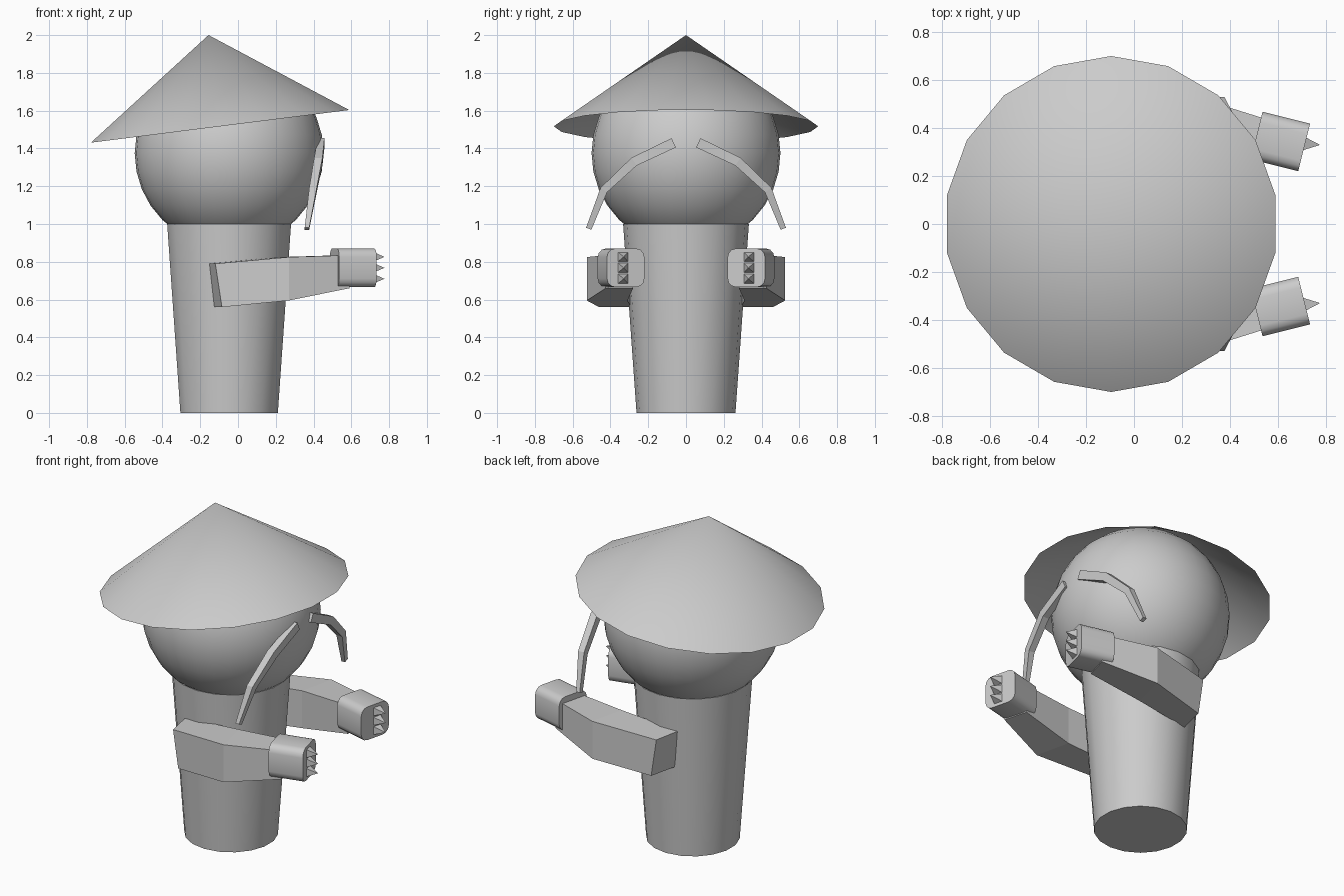
import bpy, bmesh, math
from mathutils import Matrix, Vector

if "Cube" in bpy.data.objects:
    bpy.data.objects.remove(bpy.data.objects["Cube"])

grey = bpy.data.materials.new("plain_grey")
grey.diffuse_color = (0.6, 0.6, 0.6, 1)
grey.use_nodes = True
grey.node_tree.nodes["Principled BSDF"].inputs["Base Color"].default_value = grey.diffuse_color


def finish(name, bm, smooth=True, closed=True):
    """Turn a bmesh into a named object, smooth but with sharp edges kept."""
    if closed:
        bmesh.ops.recalc_face_normals(bm, faces=bm.faces)
    me = bpy.data.meshes.new(name)
    bm.to_mesh(me)
    bm.free()
    me.materials.append(grey)
    if smooth:
        me.shade_smooth()
        me.set_sharp_from_angle(angle=math.radians(30))
    ob = bpy.data.objects.new(name, me)
    bpy.context.collection.objects.link(ob)
    return ob


def ring(bm, radius, z, n=18):
    return [bm.verts.new((radius * math.cos(a), radius * math.sin(a), z))
            for a in (math.radians(90) + i * math.tau / n for i in range(n))]


def loft(bm, sections, caps=True):
    """Skin a list of equal-sized point loops."""
    loops = [[bm.verts.new(p) for p in s] for s in sections]
    n = len(loops[0])
    for a, b in zip(loops, loops[1:]):
        for i in range(n):
            j = (i + 1) % n
            bm.faces.new((a[i], a[j], b[j], b[i]))
    if caps:
        bm.faces.new(loops[0])
        bm.faces.new(loops[-1])


# Body: tapered column, wider at the top
bm = bmesh.new()
low, high = ring(bm, 0.262, 0), ring(bm, 0.333, 1.0)
for i in range(18):
    j = (i + 1) % 18
    bm.faces.new((low[i], low[j], high[j], high[i]))
bm.faces.new(low)
bm.faces.new(high)
finish("body", bm).location = (-0.047, 0, 0)

# Head: ball sunk into the top of the body
bm = bmesh.new()
bmesh.ops.create_uvsphere(bm, u_segments=32, v_segments=16, radius=0.5)
finish("head", bm).location = (-0.047, 0, 1.375)

# Hat: open cone tilted backwards
bm = bmesh.new()
rim = ring(bm, 0.70, 0)
tip = bm.verts.new((0, 0, 0.487))
for i in range(18):
    bm.faces.new((rim[i], rim[(i + 1) % 18], tip))
hat = finish("hat", bm, closed=False)
hat.location = (-0.095, 0, 1.517)
hat.rotation_euler = (0, math.radians(-7.2), 0)

for side, s in (("left", 1), ("right", -1)):
    # Whisker: bent strip tapering to its lower end
    path = [Vector(p) for p in ((0.44, 0.065, 1.43), (0.425, 0.275, 1.33),
                                (0.397, 0.435, 1.18), (0.365, 0.515, 0.975))]
    widths = (0.027, 0.025, 0.021, 0.015)
    depths = (0.018, 0.022, 0.02, 0.012)
    sections = []
    for i, p in enumerate(path):
        t = path[min(i + 1, 3)] - path[max(i - 1, 0)]
        across = Vector((0, -t.z, t.y)).normalized() * widths[i]
        out = Vector((depths[i], 0, 0))
        loop = (p + across + out, p - across + out, p - across - out, p + across - out)
        sections.append([(q.x, s * q.y, q.z) for q in loop])
    bm = bmesh.new()
    loft(bm, sections)
    finish(side + "_whisker", bm, smooth=False)

    # Arm: shoulder, elbow and wrist sections
    arm = [
        [(-0.12, 0.46, 0.79), (-0.085, 0.46, 0.56), (-0.125, 0.29, 0.56), (-0.153, 0.29, 0.79)],
        [(0.27, 0.525, 0.825), (0.27, 0.525, 0.595), (0.22, 0.31, 0.595), (0.22, 0.31, 0.825)],
        [(0.59, 0.425, 0.835), (0.59, 0.425, 0.66), (0.55, 0.28, 0.66), (0.55, 0.28, 0.835)],
    ]
    bm = bmesh.new()
    loft(bm, [[(x, s * y, z) for x, y, z in loop] for loop in arm])
    finish(side + "_arm", bm, smooth=False)

    # Hand: block with rounded long edges, turned inwards
    turn = Matrix.Translation((0.61, s * 0.344, 0.768)) @ Matrix.Rotation(s * math.radians(-14), 4, 'Z')
    bm = bmesh.new()
    bmesh.ops.create_cube(bm, size=0.204)
    long_edges = [e for e in bm.edges
                  if abs(e.verts[0].co.x - e.verts[1].co.x) > 0.1]
    bmesh.ops.bevel(bm, geom=long_edges, offset=0.045, segments=3,
                    profile=0.5, affect='EDGES')
    finish(side + "_hand", bm).matrix_world = turn

    # Knuckle spikes: three small pyramids on the front of the hand
    bm = bmesh.new()
    for z in (-0.058, 0, 0.058):
        base = [bm.verts.new((0.098, s * 0.014 + a * 0.028, z + b * 0.026))
                for a, b in ((-1, -1), (1, -1), (1, 1), (-1, 1))]
        point = bm.verts.new((0.164, s * 0.026, z))
        bm.faces.new(base)
        for i in range(4):
            bm.faces.new((base[i], base[(i + 1) % 4], point))
    finish(side + "_spikes", bm, smooth=False).matrix_world = turn
